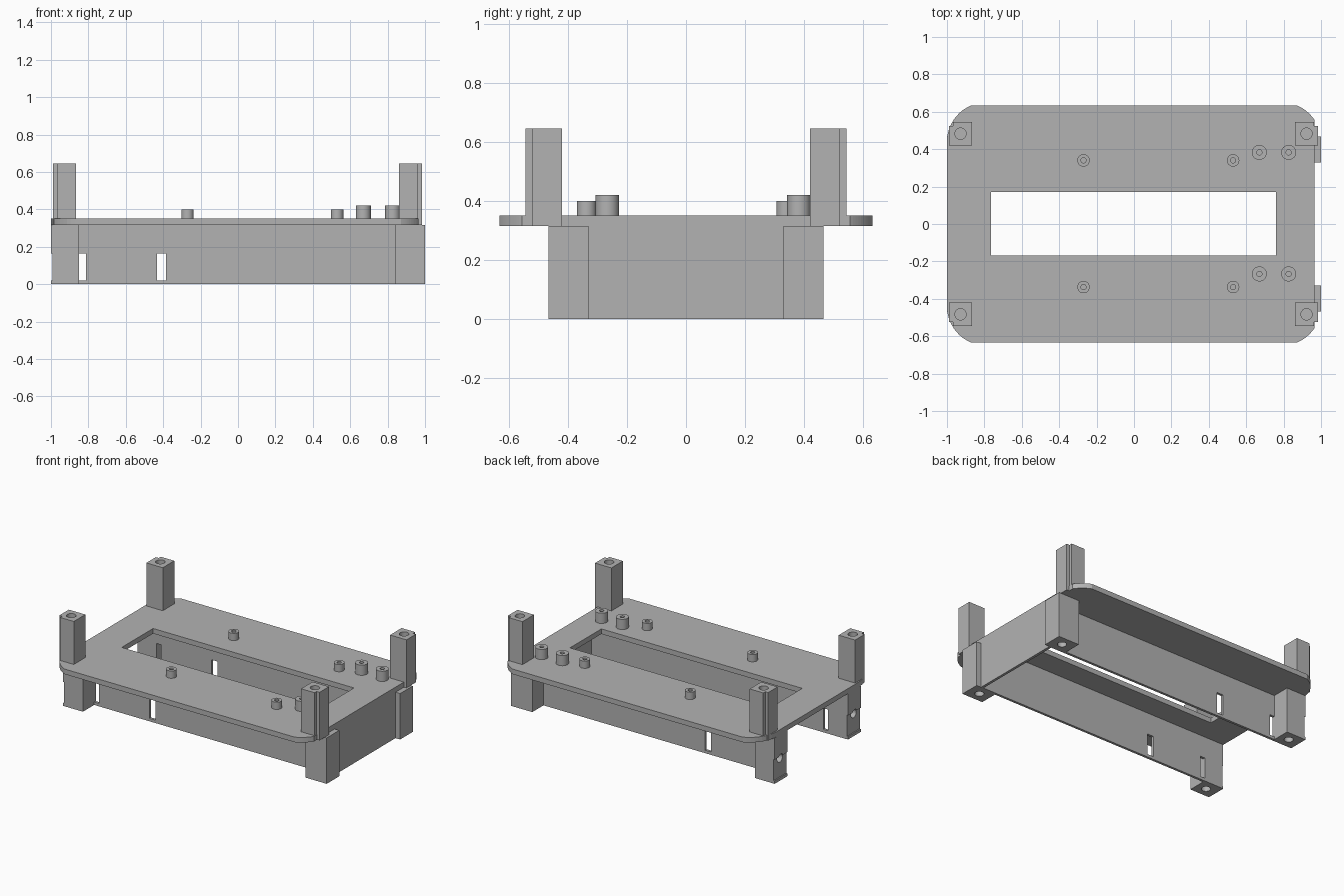
import bpy, bmesh, math
from mathutils import Matrix

if "Cube" in bpy.data.objects:
    bpy.data.objects.remove(bpy.data.objects["Cube"])

grey = bpy.data.materials.new("plain grey")
grey.diffuse_color = (0.45, 0.45, 0.45, 1)
grey.use_nodes = True
grey.node_tree.nodes["Principled BSDF"].inputs["Base Color"].default_value = grey.diffuse_color


def finish(name, bm):
    bmesh.ops.recalc_face_normals(bm, faces=bm.faces)
    me = bpy.data.meshes.new(name)
    bm.to_mesh(me)
    bm.free()
    me.materials.append(grey)
    ob = bpy.data.objects.new(name, me)
    bpy.context.collection.objects.link(ob)
    return ob


def prism(name, pts, z0, z1):
    """Extrude a closed outline in x, y from z0 to z1."""
    bm = bmesh.new()
    face = bm.faces.new([bm.verts.new((x, y, z0)) for x, y in pts])
    ext = bmesh.ops.extrude_face_region(bm, geom=[face])
    for v in ext["geom"]:
        if isinstance(v, bmesh.types.BMVert):
            v.co.z = z1
    return finish(name, bm)


def box(name, x0, x1, y0, y1, z0, z1):
    x0, x1 = sorted((x0, x1))
    y0, y1 = sorted((y0, y1))
    return prism(name, [(x0, y0), (x1, y0), (x1, y1), (x0, y1)], z0, z1)


def cylinder(name, centre, r, depth, axis="Z", sides=32):
    bm = bmesh.new()
    bmesh.ops.create_cone(bm, cap_ends=True, segments=sides, radius1=r, radius2=r, depth=depth)
    if axis == "X":
        bm.transform(Matrix.Rotation(math.pi / 2, 4, "Y"))
    bm.transform(Matrix.Translation(centre))
    ob = finish(name, bm)
    for p in ob.data.polygons:
        p.use_smooth = len(p.vertices) == 4
    for e in ob.data.edges:
        a, b = (ob.data.vertices[i].co for i in e.vertices)
        e.use_edge_sharp = abs((a - b).length - depth) > 1e-4
    return ob


def cut(target, cutter):
    cutter.hide_render = True
    cutter.hide_viewport = True
    cutter.name = "cutter_" + target.name
    mod = target.modifiers.new("cut", "BOOLEAN")
    mod.operation, mod.solver, mod.object = "DIFFERENCE", "EXACT", cutter


# Top plate: corner arcs clipped by the plate edges
CX, CY, R = 0.79, 0.44, 0.21
X0, X1, Y1 = -1.0, 0.965, 0.633
outline = []
for sx, sy, limit in ((1, 1, X1), (-1, 1, -X0), (-1, -1, -X0), (1, -1, X1)):
    a0 = math.acos(min(1, (limit - CX) / R))
    a1 = math.asin((Y1 - CY) / R)
    arc = [(sx * (CX + R * math.cos(a)), sy * (CY + R * math.sin(a)))
           for a in [a0 + (a1 - a0) * i / 10 for i in range(11)]]
    outline += arc if sx * sy > 0 else arc[::-1]
plate = prism("top_plate", outline, 0.315, 0.35)
cut(plate, box("window", -0.765, 0.76, -0.168, 0.172, 0.2, 0.5))

# Standoffs: small ones and taller ones, each with a through hole
small = [(x, y) for x in (-0.27, 0.53) for y in (-0.337, 0.34)]
tall = [(x, y) for x in (0.67, 0.827) for y in (-0.267, 0.383)]
for spots, r, top in ((small, 0.033, 0.40), (tall, 0.04, 0.42)):
    for x, y in spots:
        boss = cylinder("standoff", (x, y, (0.35 + top) / 2), r, top - 0.35)
        for part in (boss, plate):
            cut(part, cylinder("hole", (x, y, 0.37), 0.014, 0.108, sides=20))

# Corner posts with a notched outer corner and a screw hole in the top
for sx, xi, xo in ((-1, 0.865, 0.99), (1, 0.86, 0.985)):
    for sy in (-1, 1):
        n = 0.022
        pts = [(xi, 0.42), (xo, 0.42), (xo, 0.545 - n), (xo - n, 0.545 - n),
               (xo - n, 0.545), (xi, 0.545)]
        post = prism("corner_post", [(sx * x, sy * y) for x, y in pts], 0.315, 0.645)
        cut(post, cylinder("hole", (sx * (xi + xo) / 2, sy * 0.483, 0.6), 0.03, 0.3))

# Long walls with two slots each
for sy in (-1, 1):
    wall = box("long_wall", -0.992, 0.965, sy * 0.328, sy * 0.345, 0, 0.315)
    for x0, x1 in ((-0.85, -0.813), (-0.432, -0.385)):
        cut(wall, box("slot", x0, x1, sy * 0.3, sy * 0.4, 0.02, 0.165))

# Closed end wall
box("end_wall", 0.947, 0.965, -0.34, 0.34, 0, 0.315)

# Corner blocks with screw holes in the end and the underside
for sx, xi in ((-1, 0.85), (1, 0.84)):
    for sy in (-1, 1):
        block = box("corner_block", sx * xi, sx * 1.0, sy * 0.33, sy * 0.467, 0, 0.315)
        cut(block, cylinder("hole", (sx * 1.0, sy * 0.40, 0.15), 0.029, 0.16, "X"))
        cut(block, cylinder("hole", (sx * 0.92, sy * 0.40, 0), 0.029, 0.18))
        if sx < 0:
            cut(block, box("notch", -1.03, -0.992, sy * 0.3, sy * 0.5, 0.02, 0.165))
